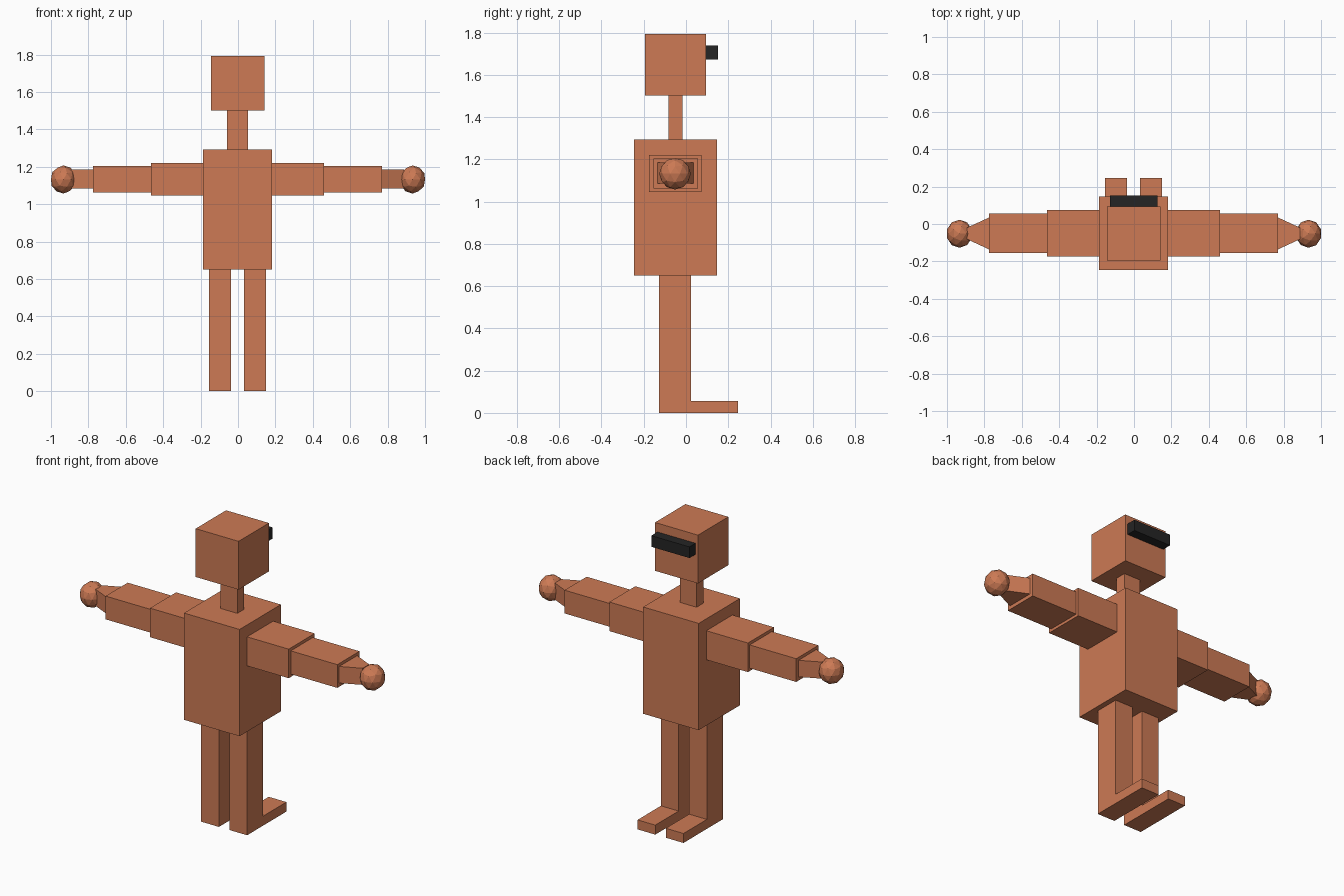
import bpy, bmesh
from mathutils import Matrix, Vector

if "Cube" in bpy.data.objects:
    bpy.data.objects.remove(bpy.data.objects["Cube"])

CX = -0.0025  # body symmetry plane


def material(name, rgb):
    m = bpy.data.materials.new(name)
    m.diffuse_color = (*rgb, 1)
    m.use_nodes = True
    m.node_tree.nodes["Principled BSDF"].inputs["Base Color"].default_value = m.diffuse_color
    return m


CLAY = material("clay_orange", (0.61, 0.195, 0.09))
BLACK = material("visor_black", (0.018, 0.018, 0.018))


def finish(name, bm, mat):
    bmesh.ops.recalc_face_normals(bm, faces=bm.faces[:])
    me = bpy.data.meshes.new(name)
    bm.to_mesh(me)
    bm.free()
    me.materials.append(mat)
    ob = bpy.data.objects.new(name, me)
    bpy.context.collection.objects.link(ob)
    return ob


def box(name, x, y, z, mat=CLAY, tip=None):
    """Box from axis ranges; tip scales the y width of the end at x[1]."""
    bm = bmesh.new()
    bmesh.ops.create_cube(bm, size=1)
    mid = (y[0] + y[1]) / 2
    for v in bm.verts:
        end = v.co.x > 0
        v.co = Vector([r[0] + (r[1] - r[0]) * (c + 0.5) for r, c in zip((x, y, z), v.co)])
        if tip and end:
            v.co.y = mid + (v.co.y - mid) * tip
    return finish(name, bm, mat)


def leg(name, x0, x1):
    """L-shaped side profile extruded across the leg width."""
    profile = [(-0.128, 0), (0.246, 0), (0.246, 0.057), (0.024, 0.057),
               (0.024, 0.65), (-0.128, 0.65)]
    bm = bmesh.new()
    face = bm.faces.new([bm.verts.new((x0, y, z)) for y, z in profile])
    ext = bmesh.ops.extrude_face_region(bm, geom=[face])
    moved = [g for g in ext["geom"] if isinstance(g, bmesh.types.BMVert)]
    bmesh.ops.translate(bm, verts=moved, vec=(x1 - x0, 0, 0))
    finish(name, bm, CLAY)


# Torso, neck, head and visor
box("torso", (CX - 0.185, CX + 0.185), (-0.246, 0.147), (0.65, 1.293))
box("neck", (CX - 0.056, CX + 0.056), (-0.083, -0.017), (1.293, 1.502))
box("head", (CX - 0.143, CX + 0.143), (-0.195, 0.094), (1.502, 1.793))
box("visor", (CX - 0.127, CX + 0.127), (0.094, 0.152), (1.673, 1.74), BLACK)

# Arms, hands and legs on both sides
for side, s in (("left", -1), ("right", 1)):
    def span(a, b):
        return (CX + s * a, CX + s * b)

    box(side + "_upper_arm", span(0.185, 0.462), (-0.174, 0.074), (1.046, 1.221))
    box(side + "_forearm", span(0.462, 0.772), (-0.154, 0.057), (1.063, 1.203))
    box(side + "_wrist", span(0.772, 0.89), (-0.136, 0.035), (1.085, 1.185), tip=0.36)

    bm = bmesh.new()
    bmesh.ops.create_icosphere(
        bm, subdivisions=2, radius=0.075,
        matrix=Matrix.Translation((s * 0.9335, -0.052, 1.132)) @ Matrix.Diagonal((0.932, 1, 1, 1)))
    finish(side + "_hand", bm, CLAY)

    leg(side + "_leg", *span(0.035, 0.153))
